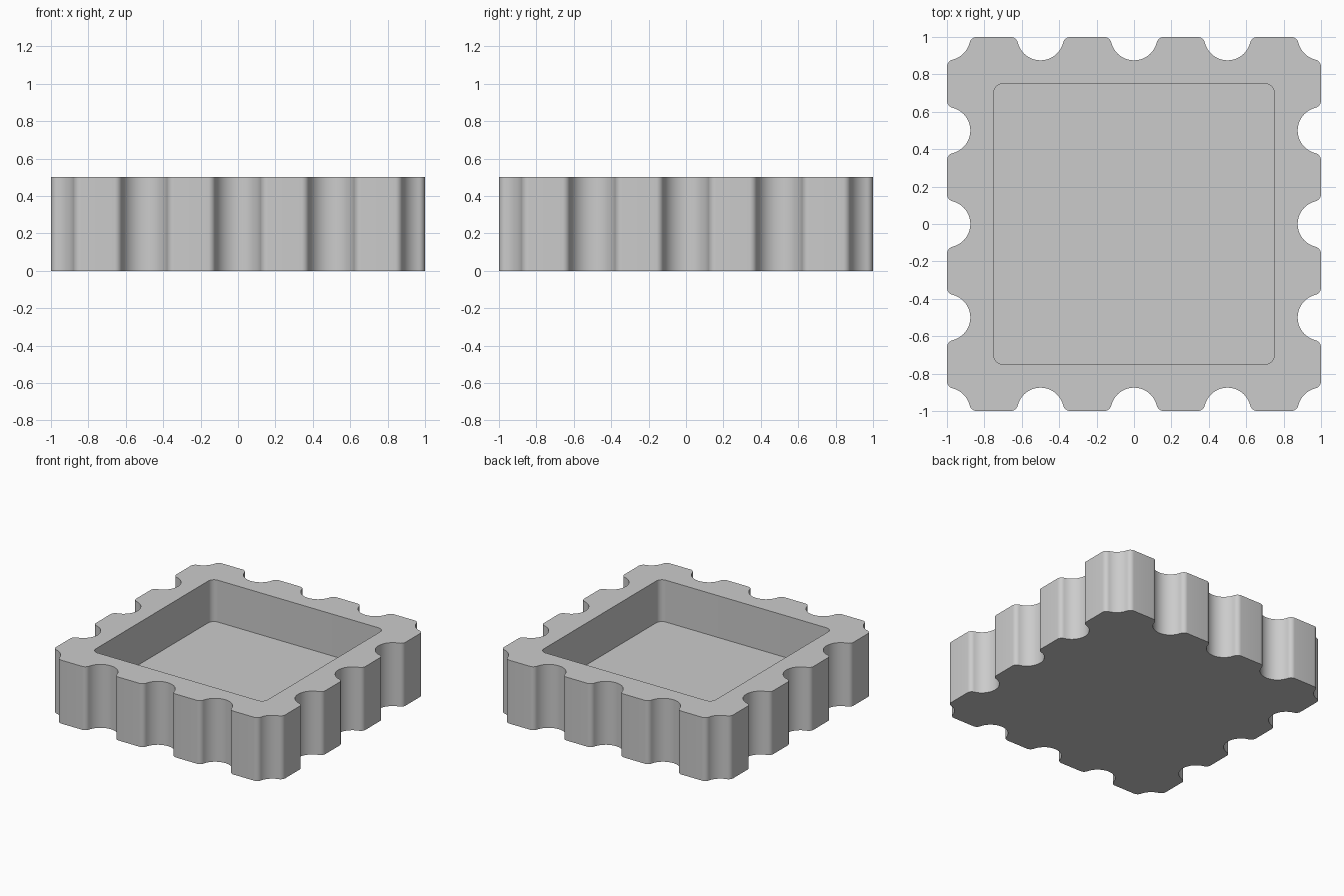
import bpy
import bmesh
from math import atan2, cos, sin, pi, sqrt

HEIGHT = 0.5
FLOOR = 0.17       # thickness of the tray floor
NOTCH = 0.125      # scallop radius
FILLET = 0.04      # rounding where a scallop meets the side
INNER = 0.75       # half width of the recess
INNER_R = 0.05     # recess corner radius

cube = bpy.data.objects.get("Cube")
if cube:
    bpy.data.objects.remove(cube, do_unlink=True)


def arc(cx, cy, r, a, b, n):
    """Points on an arc from angle a to angle b."""
    return [(cx + r * cos(a + (b - a) * i / n), cy + r * sin(a + (b - a) * i / n))
            for i in range(n + 1)]


def scallop(cx, cy, corner=False):
    """Filleted round notch in the front side, or around the right front corner."""
    reach = sqrt(NOTCH ** 2 + 2 * NOTCH * FILLET)
    tilt = atan2(FILLET, reach)
    middle = 0.75 * pi if corner else pi / 2
    half = arc(-reach, FILLET, FILLET, -pi / 2, -tilt, 8)
    half += arc(0, 0, NOTCH, pi - tilt, middle, 8 if corner else 12)[1:]
    other = [(-y, -x) if corner else (-x, y) for x, y in reversed(half[:-1])]
    return [(cx + x, cy + y) for x, y in half + other]


def turn_four(side):
    """Repeat one side around the square."""
    points = []
    for _ in range(4):
        points += side
        side = [(-y, x) for x, y in side]
    return points


# Outlines of the body and of the recess
front = []
for x in (-0.5, 0, 0.5):
    front += scallop(x, -1)
front += scallop(1, -1, corner=True)
outer = turn_four(front)
c = INNER - INNER_R
inner = turn_four(arc(c, -c, INNER_R, -pi / 2, 0, 8))

bm = bmesh.new()


def ring(points, z):
    return [bm.verts.new((x, y, z)) for x, y in points]


def walls(low, high):
    n = len(low)
    for i in range(n):
        j = (i + 1) % n
        bm.faces.new((low[i], low[j], high[j], high[i]))


# Outer wall and underside
base, rim = ring(outer, 0), ring(outer, HEIGHT)
walls(base, rim)
bm.faces.new(base[::-1])

# Recess wall and floor
floor, lip = ring(inner, FLOOR), ring(inner, HEIGHT)
walls(lip, floor)
bm.faces.new(floor)

# Flat rim between the two outlines
rim_edges = [e for e in bm.edges if all(v.co.z > HEIGHT - 0.001 for v in e.verts)]
bmesh.ops.triangle_fill(bm, edges=rim_edges, use_beauty=True, normal=(0, 0, 1))
bmesh.ops.recalc_face_normals(bm, faces=bm.faces)

mesh = bpy.data.meshes.new("scalloped_tray")
bm.to_mesh(mesh)
bm.free()
tray = bpy.data.objects.new("scalloped_tray", mesh)
bpy.context.collection.objects.link(tray)

# Plain grey finish
grey = bpy.data.materials.new("light_grey")
grey.use_nodes = True
colour = (0.6, 0.6, 0.6, 1)
grey.diffuse_color = colour
grey.node_tree.nodes["Principled BSDF"].inputs["Base Color"].default_value = colour
mesh.materials.append(grey)

bpy.ops.object.select_all(action='DESELECT')
tray.select_set(True)
bpy.context.view_layer.objects.active = tray
bpy.ops.object.shade_smooth_by_angle(angle=pi / 6)
